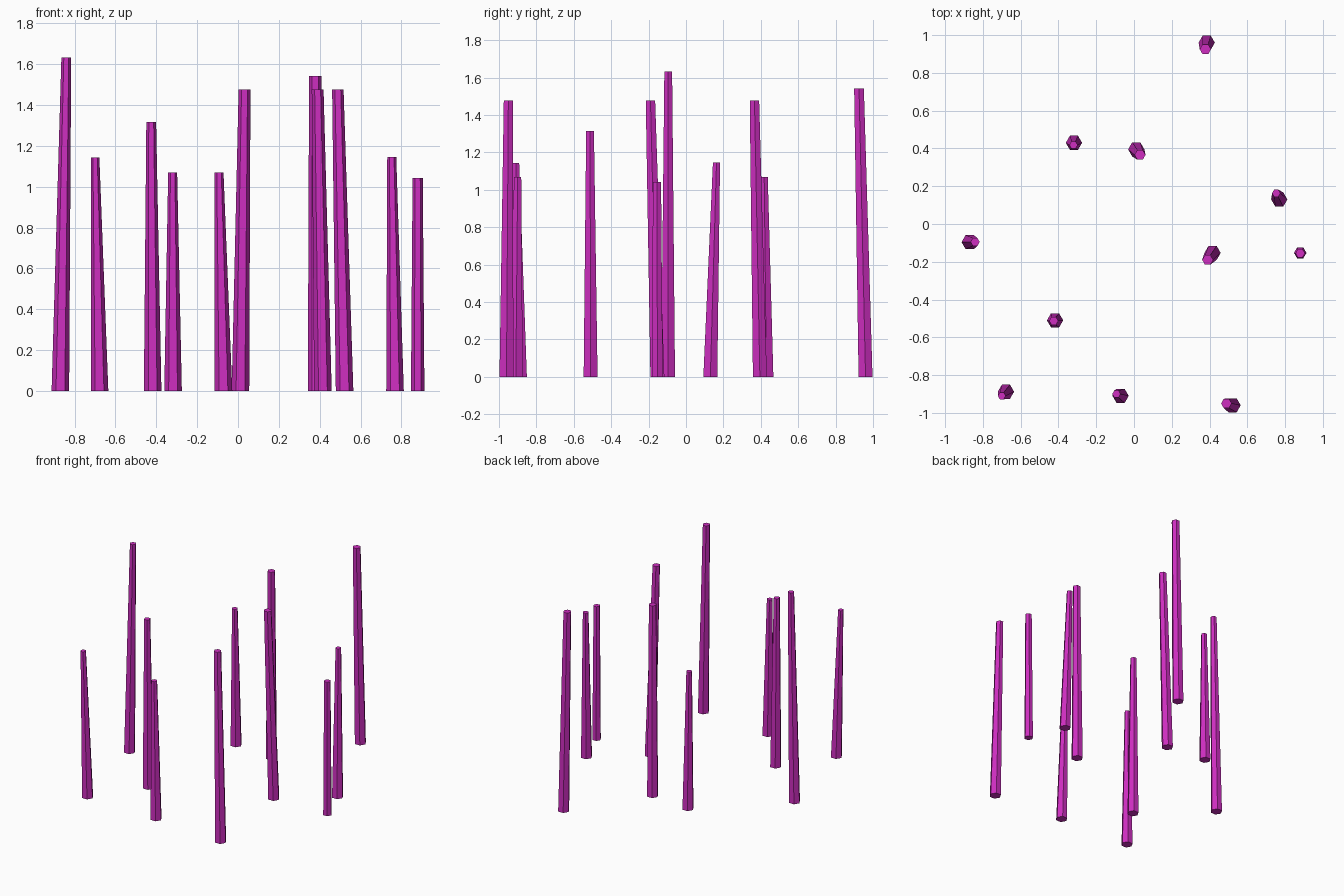
import bpy
import bmesh
from math import cos, sin, radians

SIDES = 6
BASE_RADIUS = 0.043

# Remove the default cube
default_cube = bpy.data.objects.get("Cube")
if default_cube:
    bpy.data.objects.remove(default_cube, do_unlink=True)


def make_material(name, colour):
    material = bpy.data.materials.new(name)
    material.use_nodes = True
    material.diffuse_color = colour
    material.node_tree.nodes["Principled BSDF"].inputs["Base Color"].default_value = colour
    return material


def make_stalk(name, base, tip, height, tip_radius, material, base_radius=BASE_RADIUS):
    """Leaning, tapered six-sided stalk with level ends."""
    bm = bmesh.new()

    def ring(centre, radius, z):
        angles = [radians(360 * i / SIDES) for i in range(SIDES)]
        return [bm.verts.new((centre[0] + radius * cos(a),
                              centre[1] + radius * sin(a), z)) for a in angles]

    lower = ring(base, base_radius, 0)
    upper = ring(tip, tip_radius, height)
    bm.faces.new(list(reversed(lower)))
    bm.faces.new(upper)
    for i in range(SIDES):
        j = (i + 1) % SIDES
        bm.faces.new((lower[i], lower[j], upper[j], upper[i]))
    bmesh.ops.recalc_face_normals(bm, faces=bm.faces[:])

    mesh = bpy.data.meshes.new(name)
    bm.to_mesh(mesh)
    bm.free()
    mesh.materials.append(material)
    stalk = bpy.data.objects.new(name, mesh)
    bpy.context.scene.collection.objects.link(stalk)
    return stalk


magenta = make_material("magenta", (0.62, 0.027, 0.53, 1))

# Scattered stalks: base centre, tip centre, height, tip radius
stalks = {
    "stalk_far_right": ((-0.87, -0.096), (-0.841, -0.095), 1.633, 0.024),
    "stalk_front_right": ((-0.678, -0.888), (-0.70, -0.91), 1.144, 0.021),
    "stalk_mid_right": ((-0.418, -0.51), (-0.425, -0.513), 1.316, 0.024),
    "stalk_back_right": ((-0.318, 0.43), (-0.32, 0.418), 1.07, 0.022),
    "stalk_front_middle": ((-0.071, -0.91), (-0.093, -0.90), 1.07, 0.022),
    "stalk_back_middle": ((0.012, 0.395), (0.032, 0.366), 1.477, 0.029),
    "stalk_rear": ((0.385, 0.96), (0.378, 0.925), 1.543, 0.03),
    "stalk_mid_left": ((0.416, -0.153), (0.39, -0.19), 1.477, 0.029),
    "stalk_front_left": ((0.522, -0.96), (0.489, -0.95), 1.477, 0.028),
    "stalk_back_left": ((0.769, 0.13), (0.753, 0.163), 1.146, 0.022),
}
for name, (base, tip, height, tip_radius) in stalks.items():
    make_stalk(name, base, tip, height, tip_radius, magenta)

# The thin upright stalk
make_stalk("stalk_far_left", (0.88, -0.153), (0.88, -0.155), 1.043, 0.025,
           magenta, base_radius=0.033)
